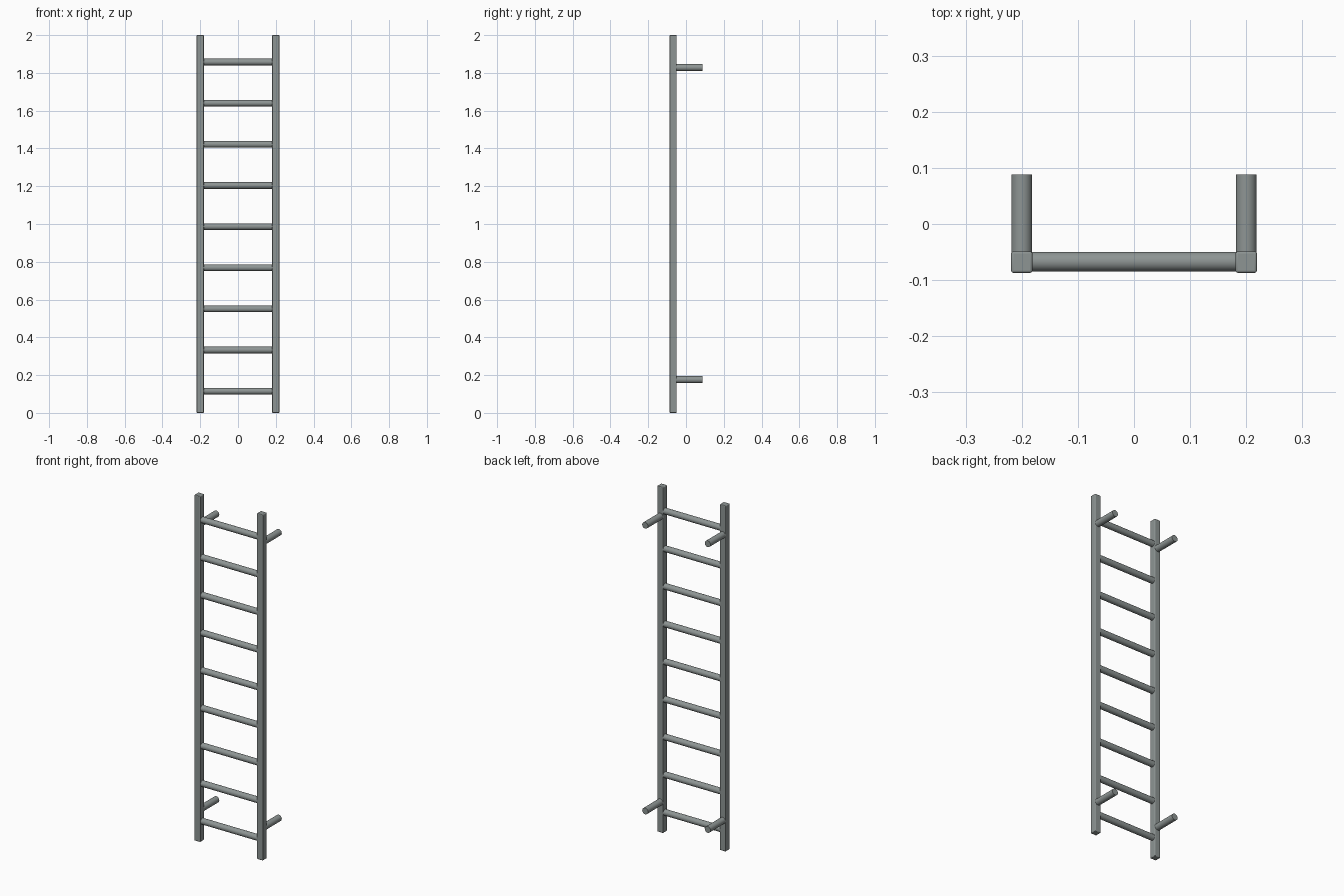
import bpy
import math

cube = bpy.data.objects.get("Cube")
if cube:
    bpy.data.objects.remove(cube, do_unlink=True)

RAIL_X, RAIL_Y, RAIL_W = 0.2, -0.068, 0.038
BACK_Y = 0.088

steel = bpy.data.materials.new("grey_steel")
steel.use_nodes = True
colour = (0.27, 0.30, 0.295, 1)
steel.diffuse_color = colour
steel.node_tree.nodes["Principled BSDF"].inputs["Base Color"].default_value = colour


def finish(name):
    obj = bpy.context.object
    obj.name = name
    obj.data.materials.append(steel)
    return obj


def rod(name, centre, radius, length, rotation):
    bpy.ops.mesh.primitive_cylinder_add(
        vertices=32, radius=radius, depth=length, location=centre, rotation=rotation)
    bpy.ops.object.shade_smooth_by_angle(angle=math.radians(40))
    return finish(name)


# Side rails with softened edges, each with two wall brackets
for side, sign in (("left", 1), ("right", -1)):
    bpy.ops.mesh.primitive_cube_add(size=1, location=(sign * RAIL_X, RAIL_Y, 1))
    rail = finish(side + "_rail")
    rail.scale = (RAIL_W, RAIL_W, 2)
    bpy.ops.object.transform_apply(location=False, rotation=False, scale=True)
    bevel = rail.modifiers.new("soft_edges", "BEVEL")
    bevel.width = 0.004
    bevel.segments = 3
    bpy.ops.object.shade_smooth_by_angle(angle=math.radians(35))

    for level, z in (("lower", 0.176), ("upper", 1.828)):
        rod(f"{side}_{level}_bracket", (sign * RAIL_X, (RAIL_Y + BACK_Y) / 2, z),
            0.0185, BACK_Y - RAIL_Y, (math.pi / 2, 0, 0))

# Evenly spaced rungs between the rails
for i in range(9):
    rod(f"rung_{i + 1}", (0, RAIL_Y + 0.001, 0.115 + i * 0.2178),
        0.0175, 2 * RAIL_X - RAIL_W + 0.01, (0, math.pi / 2, 0))
